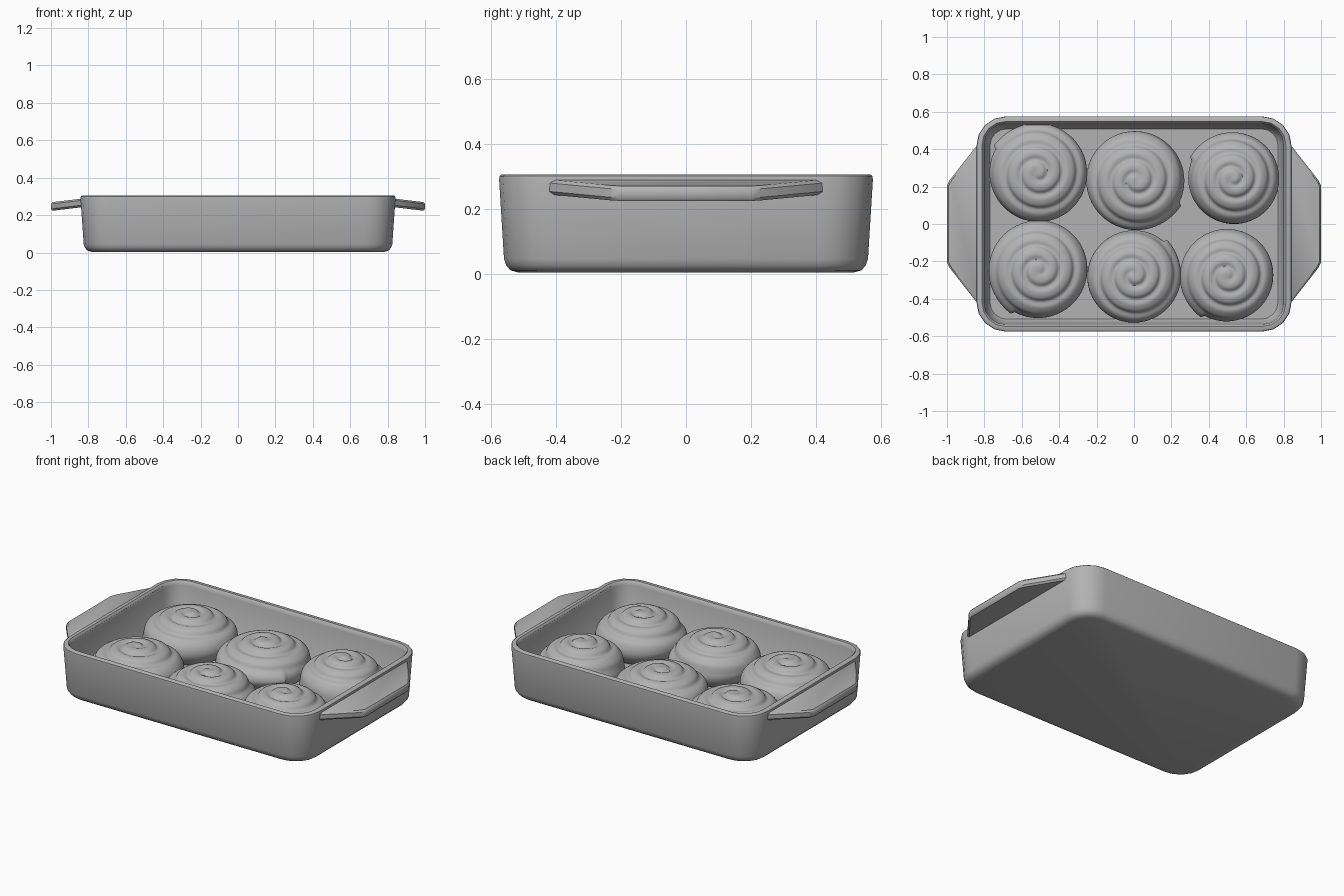
import bpy, bmesh, math
from math import sin, cos, pi, tau, exp

if "Cube" in bpy.data.objects:
    bpy.data.objects.remove(bpy.data.objects["Cube"])

clay = bpy.data.materials.new("clay_grey")
clay.diffuse_color = (0.45, 0.45, 0.45, 1)
clay.use_nodes = True
clay.node_tree.nodes["Principled BSDF"].inputs["Base Color"].default_value = clay.diffuse_color


def make(name, bm, angle=40):
    bmesh.ops.recalc_face_normals(bm, faces=bm.faces)
    me = bpy.data.meshes.new(name)
    bm.to_mesh(me)
    bm.free()
    me.materials.append(clay)
    ob = bpy.data.objects.new(name, me)
    bpy.context.collection.objects.link(ob)
    bpy.ops.object.select_all(action='DESELECT')
    ob.select_set(True)
    bpy.context.view_layer.objects.active = ob
    bpy.ops.object.shade_smooth_by_angle(angle=math.radians(angle))
    return ob


def loft(bm, rings):
    vs = [[bm.verts.new(p) for p in r] for r in rings]
    n = len(vs[0])
    for a, b in zip(vs, vs[1:]):
        for i in range(n):
            j = (i + 1) % n
            bm.faces.new((a[i], a[j], b[j], b[i]))
    bm.faces.new(vs[0][::-1])
    bm.faces.new(vs[-1])


def rounded_rect(hx, hy, z, r, seg=4):
    pts = []
    for k, (sx, sy) in enumerate(((1, 1), (-1, 1), (-1, -1), (1, -1))):
        for i in range(seg + 1):
            a = k * pi / 2 + i / seg * pi / 2
            pts.append((sx * (hx - r) + r * cos(a), sy * (hy - r) + r * sin(a), z))
    return pts


# Baking dish: outer wall, rolled rim, inner wall and floor in one loft
profile = [(.78, .515, .003, .11), (.805, .54, .01, .13), (.818, .553, .025, .14),
           (.825, .56, .045, .145), (.842, .575, .288, .155), (.840, .574, .300, .155),
           (.834, .568, .305, .15), (.812, .548, .305, .125), (.804, .541, .298, .115),
           (.80, .536, .28, .11), (.785, .524, .06, .10), (.77, .509, .04, .09)]
bm = bmesh.new()
loft(bm, [rounded_rect(*p) for p in profile])
make("baking_dish", bm)

# Sloping handles on the two short sides
outline = [(.81, -.44), (.84, -.42), (.985, -.235), (1.0, -.205),
           (1.0, .205), (.985, .235), (.84, .42), (.81, .44)]
for side, name in ((1, "handle_right"), (-1, "handle_left")):
    rings = []
    for dz, inset in ((-.046, .008), (-.036, 0), (-.010, 0), (0, .008)):
        rings.append([(side * (x - inset), y * (1 - inset * 2),
                       .291 - (x - .82) * .12 + dz) for x, y in outline])
    bm = bmesh.new()
    loft(bm, rings)
    make(name, bm)


# Swirled buns: a dome with a soft spiral groove and a loose outer tail
def bun(name, cx, cy, R, tail, top):
    N, M, mid, base, pitch = 128, 56, .135, .036, .31
    rings = []
    for m in range(1, M + 1):
        phi = m / M * pi * .78
        rho = sin(phi)
        ring = []
        for i in range(N):
            th = (i + .5) / N * tau
            s = (math.radians(tail) - th) % tau
            q = rho if phi < pi / 2 else 1 + (1 - rho) * .3
            p = ((q - (.95 - pitch * s / tau)) / pitch) % 1
            groove = (.5 + .5 * cos(tau * p)) ** 2.5
            fade = min(1, rho / .2) * max(0, min(1, (1.95 - phi) / .45))
            d = .016 * groove * fade
            flare = .07 * exp(-s / .6) * max(0, 1 - abs(phi - 1.65) / .5)
            r = R * rho * (1 + flare) - .6 * d * rho
            b = (top - mid) if phi < pi / 2 else .135
            z = mid + b * cos(phi) - d * max(0, cos(phi))
            ring.append((cx + r * cos(th), cy + r * sin(th), max(base, z)))
        rings.append(ring)
    bm = bmesh.new()
    loft(bm, rings)
    make(name, bm, 60)


for k, b in enumerate([(-.515, .272, .264, 149, .278), (.01, .235, .265, -27, .272),
                       (.53, .242, .246, 154, .304), (-.51, -.245, .264, -122, .278),
                       (-.002, -.277, .250, 47, .277), (.498, -.277, .250, -122, .288)]):
    bun(f"swirl_bun_{k + 1}", *b)
